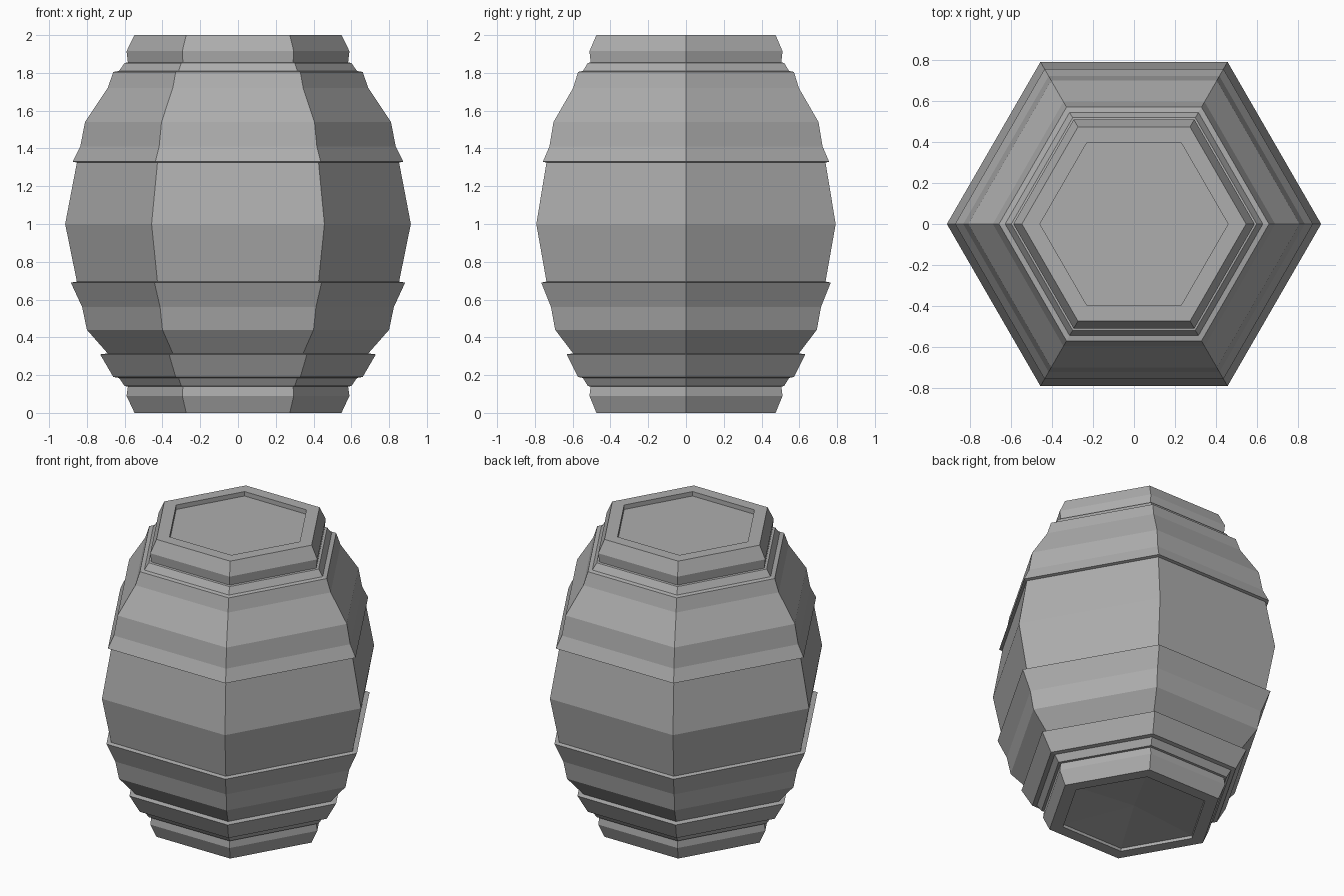
import bpy
import bmesh
from math import cos, sin, tau

SIDES = 6
GREY = (0.42, 0.42, 0.42, 1)

cube = bpy.data.objects.get("Cube")
if cube:
    bpy.data.objects.remove(cube, do_unlink=True)

grey = bpy.data.materials.new("medium grey")
grey.use_nodes = True
grey.diffuse_color = GREY
grey.node_tree.nodes["Principled BSDF"].inputs["Base Color"].default_value = GREY


def lathe(name, profile):
    """Six-sided turned part from (radius, height) points, listed bottom to top on the outside."""
    bm = bmesh.new()
    rings = []
    for radius, z in profile:
        count = SIDES if radius else 1
        rings.append([bm.verts.new((radius * cos(tau * i / SIDES), radius * sin(tau * i / SIDES), z))
                      for i in range(count)])
    for low, high in zip(rings, rings[1:]):
        for i in range(SIDES):
            j = (i + 1) % SIDES
            if len(low) == 1:
                corners = (low[0], high[j], high[i])
            elif len(high) == 1:
                corners = (low[i], low[j], high[0])
            else:
                corners = (low[i], low[j], high[j], high[i])
            bm.faces.new(corners)
    mesh = bpy.data.meshes.new(name)
    bm.to_mesh(mesh)
    bm.free()
    mesh.materials.append(grey)
    obj = bpy.data.objects.new(name, mesh)
    bpy.context.collection.objects.link(obj)


# Sunken base with a shallow cone, and the foot rim
lathe("base_rim", [(0, 0.06), (0.46, 0.02), (0.46, 0), (0.548, 0),
                   (0.59, 0.09), (0.583, 0.14), (0.6, 0.142), (0.63, 0.185)])

# Lower hoops, each ending in a small ledge
lathe("lower_hoops", [(0.63, 0.185), (0.66, 0.19), (0.73, 0.31), (0.69, 0.315),
                      (0.80, 0.44), (0.825, 0.56), (0.885, 0.69), (0.853, 0.695)])

# Bulging middle
lathe("barrel_belly", [(0.853, 0.695), (0.915, 1.0), (0.853, 1.325)])

# Upper hoops
lathe("upper_hoops", [(0.853, 1.325), (0.875, 1.33), (0.835, 1.41), (0.81, 1.54),
                      (0.69, 1.72), (0.66, 1.805), (0.63, 1.81)])

# Top rim and sunken lid
lathe("top_rim", [(0.63, 1.81), (0.6, 1.853), (0.583, 1.855), (0.59, 1.915),
                  (0.548, 2.0), (0.46, 2.0), (0.46, 1.97), (0, 1.97)])
